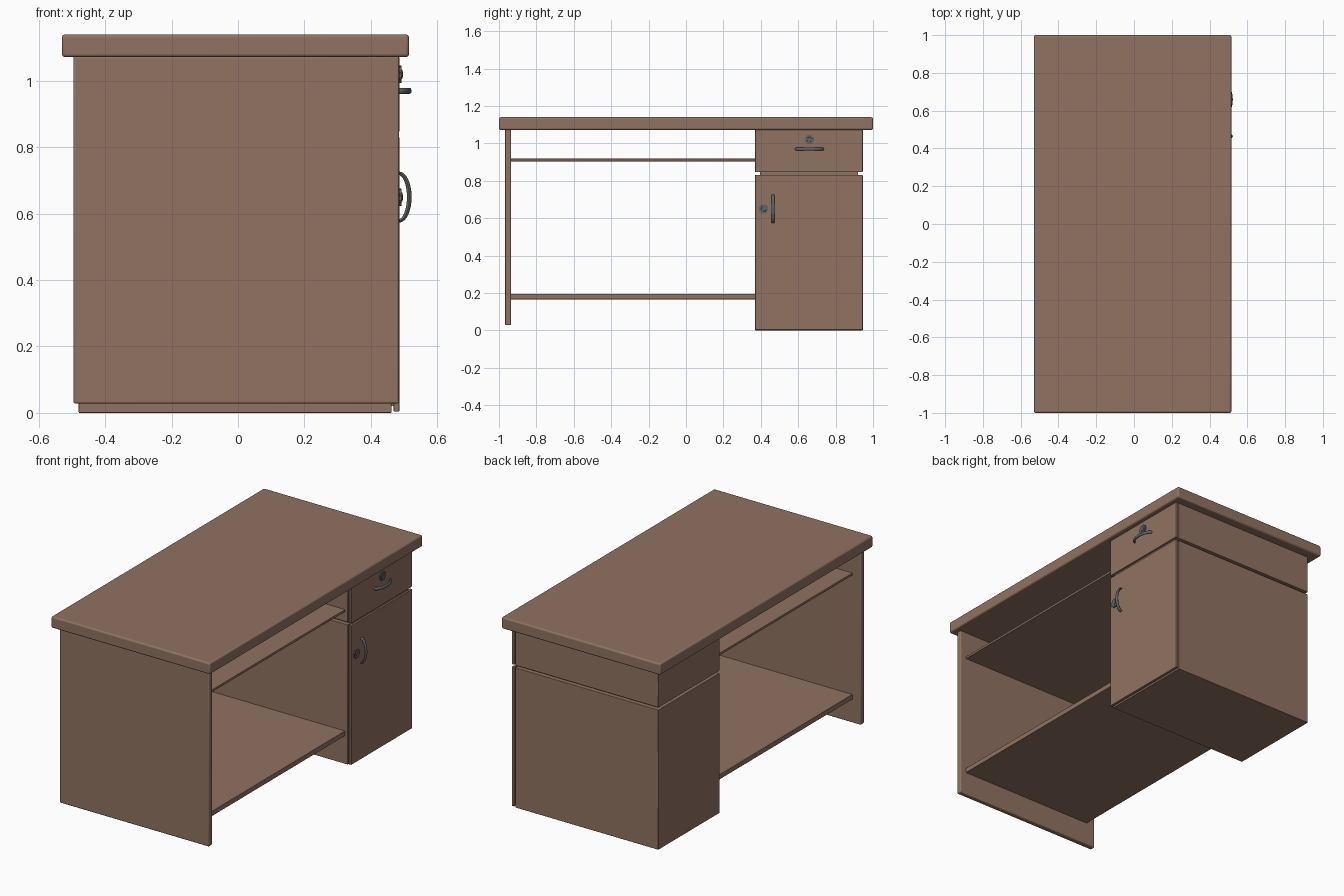
import bpy, bmesh, math
from mathutils import Matrix, Vector

if "Cube" in bpy.data.objects:
    bpy.data.objects.remove(bpy.data.objects["Cube"])


def material(name, rgb):
    m = bpy.data.materials.new(name)
    m.diffuse_color = (*rgb, 1)
    m.use_nodes = True
    m.node_tree.nodes["Principled BSDF"].inputs["Base Color"].default_value = m.diffuse_color
    return m


WOOD = material("brown_wood", (0.28, 0.17, 0.12))
METAL = material("dark_metal", (0.12, 0.125, 0.135))


def finish(name, bm, mat, bevel=0.0):
    me = bpy.data.meshes.new(name)
    bm.to_mesh(me)
    bm.free()
    ob = bpy.data.objects.new(name, me)
    bpy.context.collection.objects.link(ob)
    me.materials.append(mat)
    if bevel:
        mod = ob.modifiers.new("rounded_edges", 'BEVEL')
        mod.width = bevel
        mod.segments = 3
    bpy.ops.object.select_all(action='DESELECT')
    ob.select_set(True)
    bpy.context.view_layer.objects.active = ob
    bpy.ops.object.shade_smooth_by_angle(angle=math.radians(35))
    return ob


def box(name, x, y, z, bevel=0.003):
    bm = bmesh.new()
    bmesh.ops.create_cube(bm, size=1)
    for v in bm.verts:
        v.co = Vector([(a + b) / 2 + c * (b - a)
                       for (a, b), c in zip((x, y, z), v.co)])
    return finish(name, bm, WOOD, bevel)


# Desk top and side panel
box("desk_top", (-0.53, 0.515), (-1, 1), (1.072, 1.14), 0.009)
box("side_panel", (-0.496, 0.485), (-0.967, -0.935), (0.028, 1.074), 0.006)

# Shelves between panel and cabinet
box("upper_shelf", (-0.44, 0.445), (-0.94, 0.38), (0.904, 0.918), 0.002)
box("lower_shelf", (-0.44, 0.445), (-0.94, 0.38), (0.166, 0.196), 0.003)

# Cabinet: two bodies with a shadow gap, fronts stand slightly clear
CY = (0.37, 0.945)
box("cabinet_body", (-0.48, 0.463), CY, (0, 0.832))
box("drawer_body", (-0.48, 0.463), CY, (0.846, 1.074))
box("cabinet_core", (-0.455, 0.475), (0.395, 0.92), (0.02, 1.06), 0)
box("cabinet_door", (0.469, 0.486), CY, (0.004, 0.832))
box("drawer_front", (0.469, 0.486), CY, (0.846, 1.072))


def bow_handle(name, y, z, turn):
    """Tapered bow along local y, bulging towards +x."""
    bm = bmesh.new()
    half, depth, sides, steps = 0.072, 0.032, 12, 20
    rings = []
    for i in range(steps + 1):
        a = math.pi * i / steps
        c = Vector((depth * math.sin(a), -half * math.cos(a), 0))
        n = Vector((half * math.sin(a), -depth * math.cos(a), 0)).normalized()
        rx = 0.005 + 0.002 * math.sin(a)
        rz = 0.009
        rings.append([bm.verts.new(c + n * rx * math.cos(t) + Vector((0, 0, rz * math.sin(t))))
                      for t in (2 * math.pi * k / sides for k in range(sides))])
    for p, q in zip(rings, rings[1:]):
        for k in range(sides):
            j = (k + 1) % sides
            bm.faces.new((p[k], p[j], q[j], q[k]))
    bm.faces.new(rings[0])
    bm.faces.new(rings[-1])
    bmesh.ops.recalc_face_normals(bm, faces=bm.faces)
    bm.transform(Matrix.Translation((0.484, y, z)) @ Matrix.Rotation(turn, 4, 'X'))
    return finish(name, bm, METAL)


def lock(name, y, z):
    """Round lock plate with notched rim, raised barrel and key slot."""
    bm = bmesh.new()
    n = 32
    rim = [(0.027 if (k // 2) % 2 else 0.0235) for k in range(n)]
    face = bm.faces.new([bm.verts.new((0, r * math.cos(2 * math.pi * k / n),
                                       r * math.sin(2 * math.pi * k / n)))
                         for k, r in enumerate(rim)])
    ext = bmesh.ops.extrude_face_region(bm, geom=[face])
    bmesh.ops.translate(bm, vec=(0.009, 0, 0),
                        verts=[g for g in ext["geom"] if isinstance(g, bmesh.types.BMVert)])
    rot = Matrix.Rotation(math.pi / 2, 4, 'Y')
    bmesh.ops.create_cone(bm, cap_ends=True, segments=24, radius1=0.015, radius2=0.013,
                          depth=0.008, matrix=Matrix.Translation((0.008, 0, 0)) @ rot)
    bmesh.ops.create_cube(bm, size=1, matrix=Matrix.Translation((0.0115, 0, 0))
                          @ Matrix.Diagonal((0.003, 0.004, 0.016, 1)))
    bmesh.ops.recalc_face_normals(bm, faces=bm.faces)
    bm.transform(Matrix.Translation((0.484, y, z)))
    return finish(name, bm, METAL)


# Hardware
bow_handle("drawer_handle", 0.66, 0.97, 0)
bow_handle("door_handle", 0.465, 0.65, math.pi / 2)
lock("drawer_lock", 0.66, 1.02)
lock("door_lock", 0.415, 0.65)
